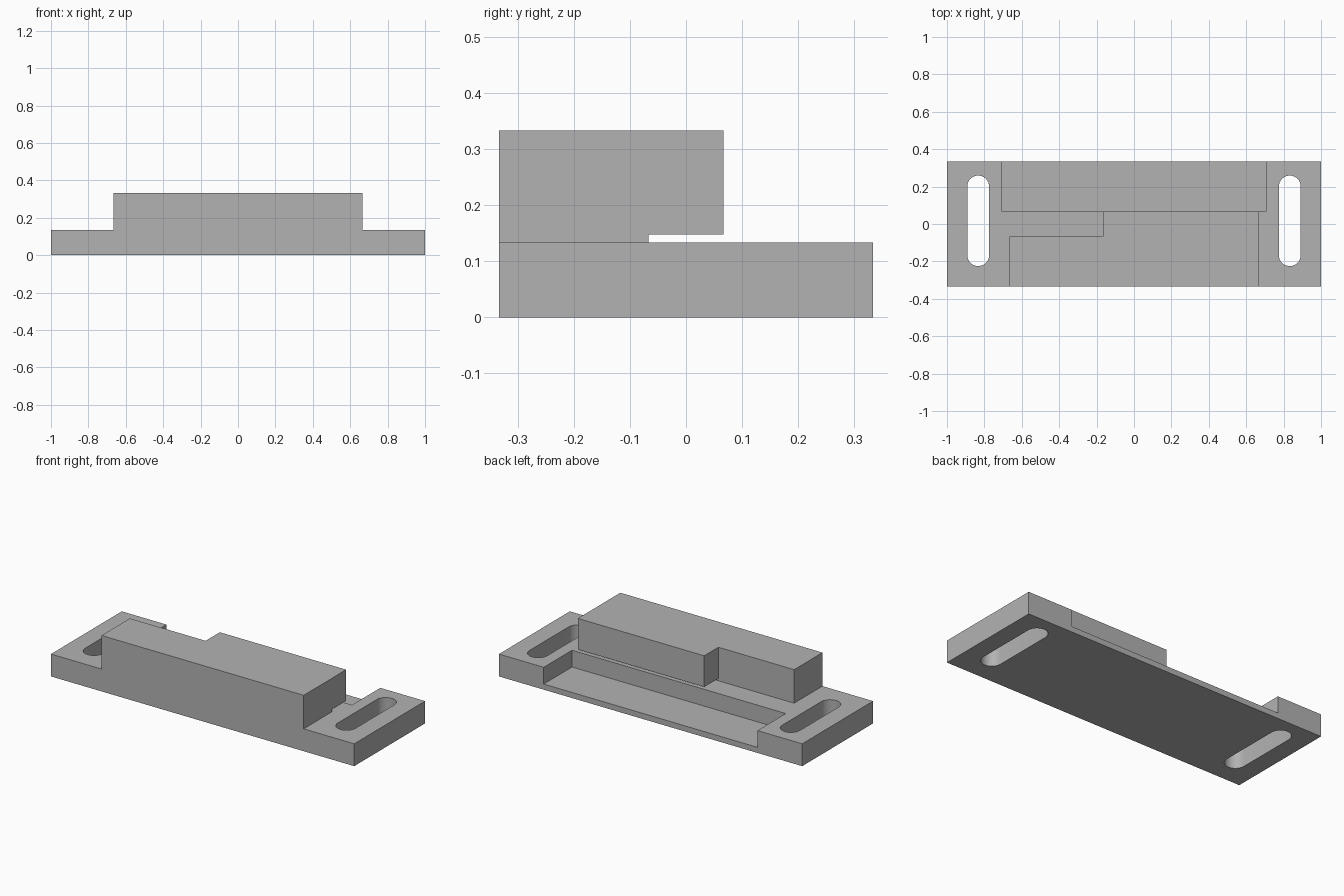
import bpy
import bmesh
from math import pi, cos, sin, radians

if "Cube" in bpy.data.objects:
    bpy.data.objects.remove(bpy.data.objects["Cube"], do_unlink=True)

grey = bpy.data.materials.new("plain grey")
grey.use_nodes = True
colour = (0.45, 0.45, 0.45, 1)
grey.diffuse_color = colour
grey.node_tree.nodes["Principled BSDF"].inputs["Base Color"].default_value = colour


def prism(name, outline, bottom, top):
    """Extrude a counter-clockwise footprint from bottom to top."""
    bm = bmesh.new()
    low = [bm.verts.new((x, y, bottom)) for x, y in outline]
    high = [bm.verts.new((x, y, top)) for x, y in outline]
    bm.faces.new(low[::-1])
    bm.faces.new(high)
    for i in range(len(low)):
        j = (i + 1) % len(low)
        bm.faces.new((low[i], low[j], high[j], high[i]))
    mesh = bpy.data.meshes.new(name)
    bm.to_mesh(mesh)
    bm.free()
    mesh.materials.append(grey)
    obj = bpy.data.objects.new(name, mesh)
    bpy.context.collection.objects.link(obj)
    return obj


def block(name, x0, x1, y0, y1, z0, z1):
    return prism(name, [(x0, y0), (x1, y0), (x1, y1), (x0, y1)], z0, z1)


def slot(name, cx, cy, half_straight, radius, steps=16):
    """Long rounded through-hole cutter."""
    outline = []
    for start, y in ((0, cy + half_straight), (pi, cy - half_straight)):
        for i in range(steps + 1):
            a = start + pi * i / steps
            outline.append((cx + radius * cos(a), y + radius * sin(a)))
    return prism(name, outline, -0.1, 0.3)


def combine(target, other, operation):
    """Apply a boolean and discard the helper."""
    bpy.context.view_layer.objects.active = target
    mod = target.modifiers.new("cut", "BOOLEAN")
    mod.operation = operation
    mod.solver = "EXACT"
    mod.object = other
    bpy.ops.object.modifier_apply(modifier=mod.name)
    bpy.data.objects.remove(other, do_unlink=True)


DEPTH, THICK, TOP = 1 / 3, 0.1333, 0.3333
STEP = 0.0667

# Base plate with the rear recess and two mounting slots
base = block("mounting_base", -1, 1, -DEPTH, DEPTH, 0, THICK)
combine(base, block("recess_cutter", -0.705, 0.705, STEP, 0.5, 0.0333, 0.3), "DIFFERENCE")
for side in (-1, 1):
    combine(base, slot("slot_cutter", side * 0.833, 0.017, 0.1835, 0.0585), "DIFFERENCE")

# Raised front bar, fused to the base
combine(base, block("front_bar", -2 / 3, 2 / 3, -DEPTH, -STEP, 0.05, TOP), "UNION")

# Rear lip, floating just above the base
combine(base, block("overhang_lip", -1 / 6, 2 / 3, -0.2, STEP, 0.148, TOP), "UNION")

# Merge coplanar faces and keep the edges crisp
bm = bmesh.new()
bm.from_mesh(base.data)
bmesh.ops.remove_doubles(bm, verts=bm.verts, dist=0.0001)
bmesh.ops.dissolve_limit(bm, angle_limit=radians(1), verts=bm.verts, edges=bm.edges)
bm.to_mesh(base.data)
bm.free()

bpy.ops.object.select_all(action="DESELECT")
base.select_set(True)
bpy.context.view_layer.objects.active = base
bpy.ops.object.shade_smooth_by_angle(angle=radians(30))
